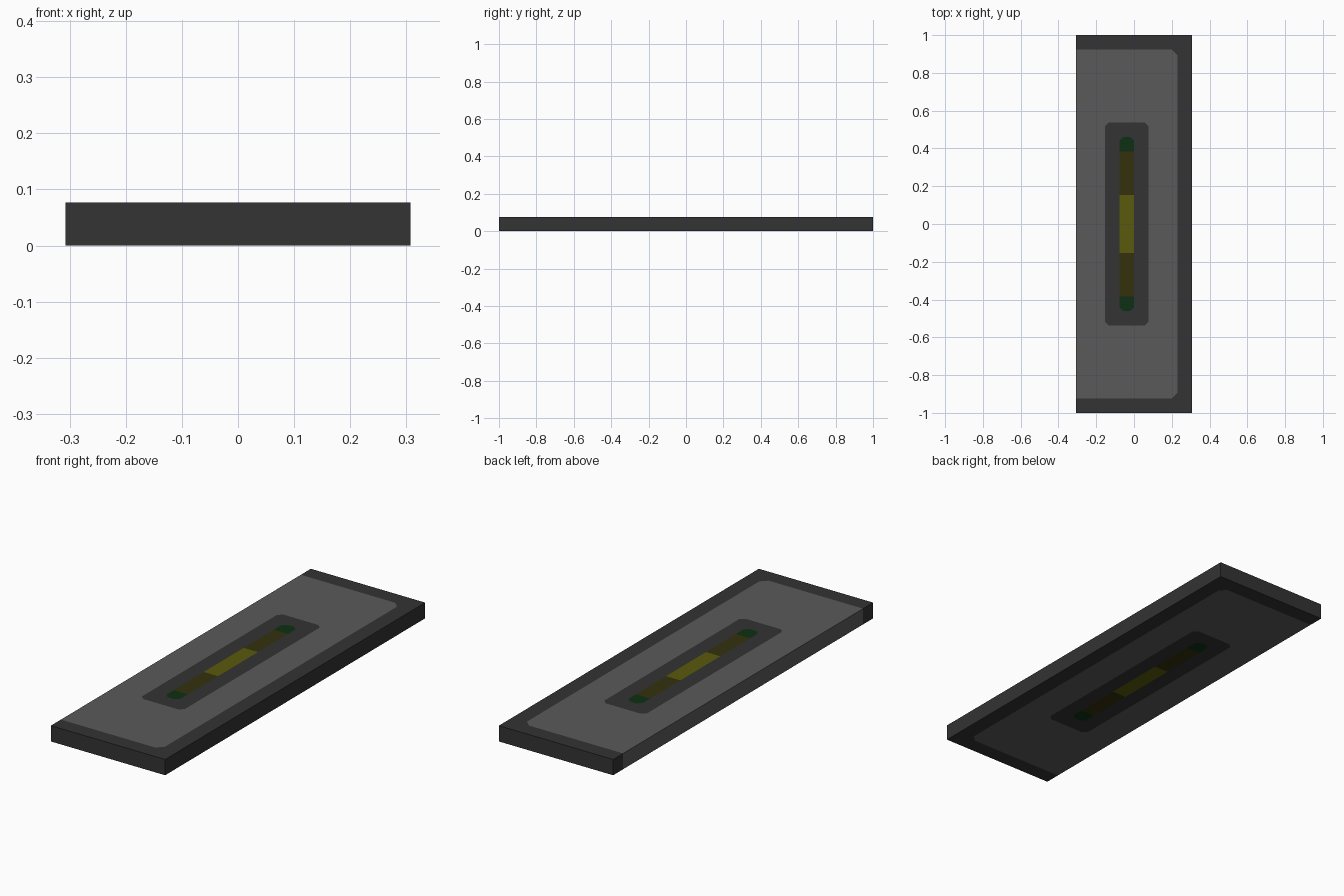
import bpy, bmesh
from mathutils import Vector

if "Cube" in bpy.data.objects:
    bpy.data.objects.remove(bpy.data.objects["Cube"])

U = 1 / 13  # the slab is 8 x 26 x 1 units


def material(name, rgb):
    m = bpy.data.materials.new(name)
    m.diffuse_color = (*rgb, 1)
    m.use_nodes = True
    m.node_tree.nodes["Principled BSDF"].inputs["Base Color"].default_value = m.diffuse_color
    return m


MATS = [material("dark grey", (0.033, 0.033, 0.033)),
        material("mid grey", (0.102, 0.102, 0.102)),
        material("dark green", (0.004, 0.030, 0.006)),
        material("dark olive", (0.033, 0.030, 0.004)),
        material("yellow", (0.102, 0.102, 0.004))]

# Nested regions: x0, x1, half length, corner cut, cut left corners too
PANEL = (-4 * U, 3 * U, 12 * U, 0.03, False)
FRAME = (-2 * U, 1 * U, 7 * U, 0.02, True)
STRIP = (-1 * U, 0.0, 6 * U, 0.02, True)


def inside(p, r):
    x0, x1, h, c, left = r
    y = abs(p.y)
    e = 1e-5
    if p.x < x0 - e or p.x > x1 + e or y > h + e:
        return False
    if p.x + y > x1 + h - c + e:
        return False
    return not (left and y - p.x > h - x0 - c + e)


def colour(p):
    if inside(p, STRIP):
        y = abs(p.y)
        return 4 if y < 2 * U else 3 if y < 5 * U else 2
    if inside(p, FRAME):
        return 0
    return 1 if inside(p, PANEL) else 0


# Slab
bm = bmesh.new()
bmesh.ops.create_cube(bm, size=1)
for v in bm.verts:
    v.co = Vector((v.co.x * 8 * U, v.co.y * 2, (v.co.z + 0.5) * U))


def cut(co, no):
    geom = bm.verts[:] + bm.edges[:] + bm.faces[:]
    bmesh.ops.bisect_plane(bm, geom=geom, dist=1e-6, plane_co=co, plane_no=no)


# Cut the outlines of the painted regions through the slab
for x0, x1, h, c, left in (PANEL, FRAME, STRIP):
    if left:
        cut((x0, 0, 0), (1, 0, 0))
    cut((x1, 0, 0), (1, 0, 0))
    for s in (-1, 1):
        cut((0, s * h, 0), (0, 1, 0))
        cut((x1 - c, s * h, 0), (1, s, 0))
        if left:
            cut((x0 + c, s * h, 0), (-1, s, 0))
for y in (2 * U, 5 * U):
    for s in (-1, 1):
        cut((0, s * y, 0), (0, 1, 0))

# Colour by region, then merge pieces of the same colour
for f in bm.faces:
    f.material_index = colour(f.calc_center_median())
bmesh.ops.dissolve_limit(bm, angle_limit=0.01, verts=bm.verts[:], edges=bm.edges[:],
                         delimit={'MATERIAL'})
bmesh.ops.triangulate(bm, faces=bm.faces[:])
bmesh.ops.recalc_face_normals(bm, faces=bm.faces[:])

me = bpy.data.meshes.new("slab")
bm.to_mesh(me)
bm.free()
for m in MATS:
    me.materials.append(m)
bpy.context.collection.objects.link(bpy.data.objects.new("slab", me))
